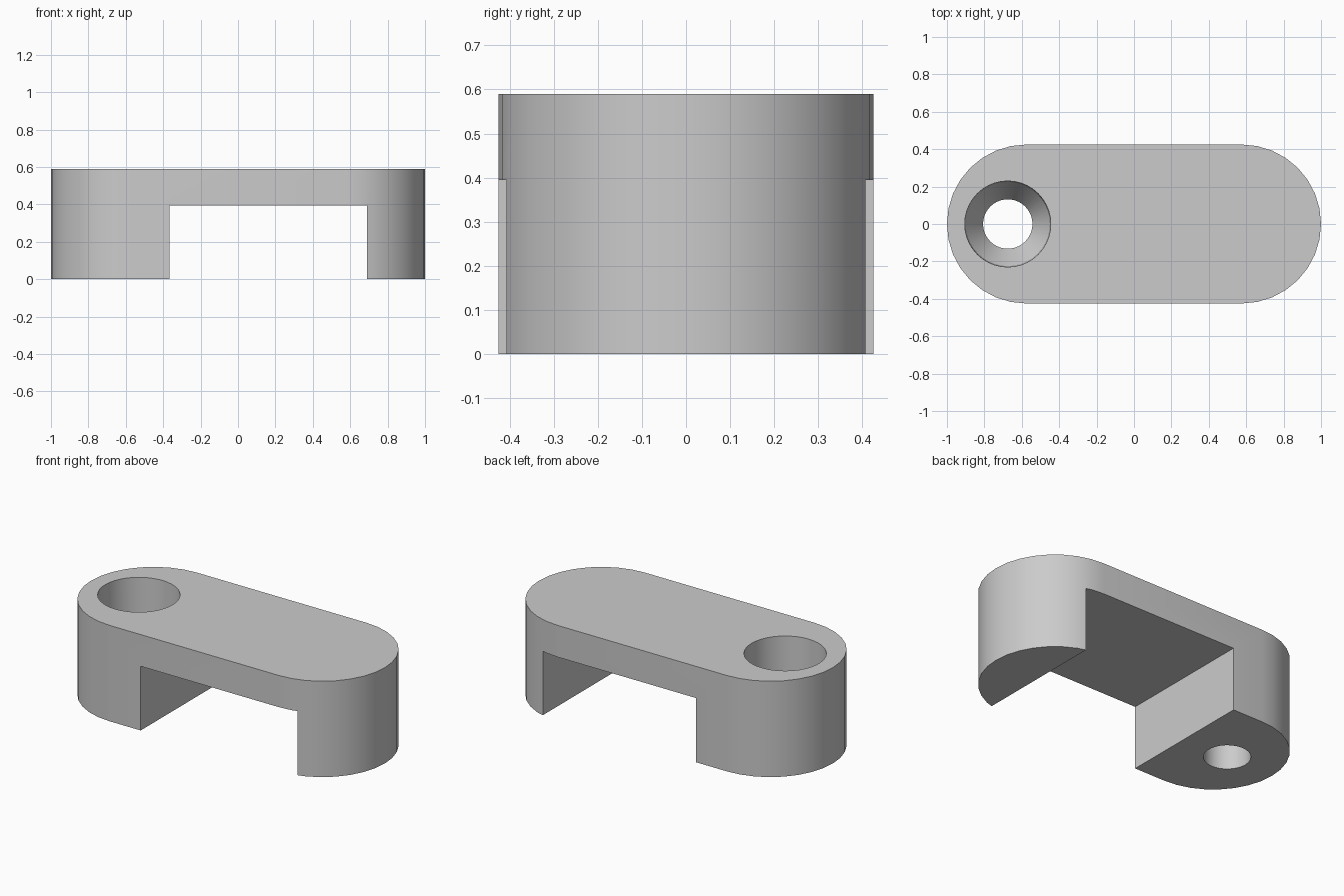
import bpy, bmesh, math

if "Cube" in bpy.data.objects:
    bpy.data.objects.remove(bpy.data.objects["Cube"], do_unlink=True)

HEIGHT = 0.59
END_X, END_R = 0.575, 0.425
HOLE_X = -0.675

grey = bpy.data.materials.new("plain grey")
grey.use_nodes = True
colour = (0.6, 0.6, 0.6, 1)
grey.diffuse_color = colour
grey.node_tree.nodes["Principled BSDF"].inputs["Base Color"].default_value = colour


def make_object(name, bm):
    bmesh.ops.recalc_face_normals(bm, faces=bm.faces)
    mesh = bpy.data.meshes.new(name)
    bm.to_mesh(mesh)
    bm.free()
    mesh.materials.append(grey)
    obj = bpy.data.objects.new(name, mesh)
    bpy.context.collection.objects.link(obj)
    return obj


def loft(name, rings):
    """Skin a stack of closed rings and cap both ends."""
    bm = bmesh.new()
    loops = [[bm.verts.new(p) for p in ring] for ring in rings]
    n = len(loops[0])
    for low, high in zip(loops, loops[1:]):
        for i in range(n):
            j = (i + 1) % n
            bm.faces.new((low[i], low[j], high[j], high[i]))
    bm.faces.new(loops[0])
    bm.faces.new(loops[-1])
    return make_object(name, bm)


def arc(cx, radius, start, sweep, steps, z):
    return [(cx + radius * math.cos(start + sweep * i / steps),
             radius * math.sin(start + sweep * i / steps), z)
            for i in range(steps + 1)]


# Round-ended body
def stadium(z):
    return (arc(END_X, END_R, -math.pi / 2, math.pi, 16, z)
            + arc(-END_X, END_R, math.pi / 2, math.pi, 16, z))


body = loft("bridge_body", [stadium(0), stadium(HEIGHT)])

# Gap between the two feet
left, right, gap_top = -0.365, 0.69, 0.395
gap = loft("gap_cutter", [[(left, -1, z), (right, -1, z), (right, 1, z), (left, 1, z)]
                          for z in (-0.2, gap_top)])

# Screw hole: narrow bore, conical seat and wide recess
steps = [(0.132, -0.1), (0.132, 0.15), (0.225, 0.3), (0.23, HEIGHT), (0.23, 0.7)]
hole = loft("screw_hole_cutter",
            [arc(HOLE_X, r, 0, math.tau, 40, z)[:-1] for r, z in steps])

bpy.ops.object.select_all(action="DESELECT")
bpy.context.view_layer.objects.active = body
body.select_set(True)
for cutter in (gap, hole):
    cutter.hide_render = True
    mod = body.modifiers.new(cutter.name, "BOOLEAN")
    mod.operation = "DIFFERENCE"
    mod.solver = "EXACT"
    mod.object = cutter
    bpy.ops.object.modifier_apply(modifier=mod.name)
    bpy.data.objects.remove(cutter, do_unlink=True)

bpy.ops.object.shade_smooth_by_angle(angle=math.radians(30))
